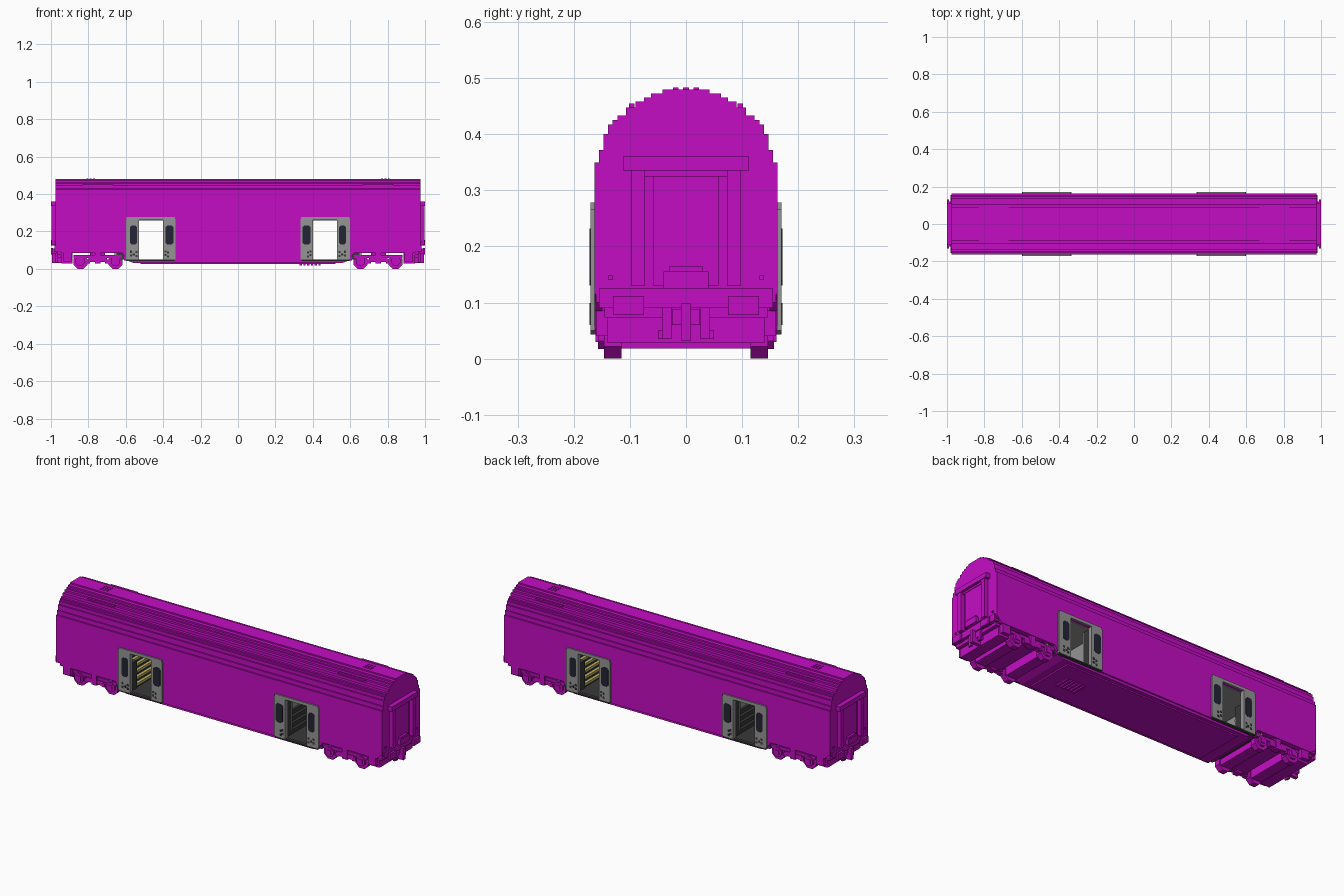
import bpy, bmesh, math
from mathutils import Vector

cube = bpy.data.objects.get("Cube")
if cube:
    bpy.data.objects.remove(cube, do_unlink=True)


def material(name, r, g, b):
    m = bpy.data.materials.new(name)
    m.use_nodes = True
    m.diffuse_color = (r, g, b, 1)
    bsdf = next(n for n in m.node_tree.nodes if n.type == 'BSDF_PRINCIPLED')
    bsdf.inputs["Base Color"].default_value = (r, g, b, 1)
    return m


MAGENTA = material("magenta", 0.55, 0.004, 0.55)
GREY = material("door grey", 0.30, 0.30, 0.30)
CHARCOAL = material("charcoal", 0.04, 0.04, 0.042)
NAVY = material("dark glass", 0.017, 0.018, 0.035)
YELLOW = material("yellow", 0.52, 0.45, 0.12)


def add_prism(bm, pts, axis, a, b):
    """Extrude 2D points along x (pts = y,z) or along y (pts = x,z)."""
    def place(p, t):
        return (t, p[0], p[1]) if axis == 'x' else (p[0], t, p[1])
    lo = [bm.verts.new(place(p, a)) for p in pts]
    hi = [bm.verts.new(place(p, b)) for p in pts]
    n = len(pts)
    bm.faces.new(lo)
    bm.faces.new(hi[::-1])
    for i in range(n):
        j = (i + 1) % n
        bm.faces.new((lo[i], hi[i], hi[j], lo[j]))


def part(name, mat, prisms=(), boxes=(), mx=True, my=True):
    """One object from prisms and boxes, mirrored over x and/or y."""
    bm = bmesh.new()
    for pts, axis, a, b in prisms:
        add_prism(bm, pts, axis, a, b)
    for x0, x1, y0, y1, z0, z1 in boxes:
        add_prism(bm, [(x0, z0), (x1, z0), (x1, z1), (x0, z1)], 'y', y0, y1)
    for use, k in ((mx, 0), (my, 1)):
        if use:
            new = bmesh.ops.duplicate(bm, geom=bm.verts[:] + bm.edges[:] + bm.faces[:])
            for v in new["geom"]:
                if isinstance(v, bmesh.types.BMVert):
                    v.co[k] *= -1
    bmesh.ops.recalc_face_normals(bm, faces=bm.faces)
    me = bpy.data.meshes.new(name)
    bm.to_mesh(me)
    bm.free()
    me.materials.append(mat)
    ob = bpy.data.objects.new(name, me)
    bpy.context.collection.objects.link(ob)
    return ob


def octagon(cx, cz, r):
    return [(cx + r * math.cos(math.radians(22.5 + 45 * i)) / math.cos(math.radians(22.5)),
             cz + r * math.sin(math.radians(22.5 + 45 * i)) / math.cos(math.radians(22.5)))
            for i in range(8)]


# Stepped roof: (half width, top height) of each step
steps = [(.163, .35), (.155, .372), (.147, .40), (.139, .417), (.131, .425),
         (.122, .433), (.107, .448), (.09, .458), (.075, .465), (.062, .473), (.042, .48)]
half, z = [], .262
for y, top in steps:
    half += [(y, z), (y, top)]
    z = top
roof = half + [(-y, z) for y, z in reversed(half)]
part("roof", MAGENTA, [(roof, 'x', -.975, .975)], mx=False, my=False)

# Side walls, broken by the doorways
part("centre_side_wall", MAGENTA, boxes=[(-.40, .40, .148, .163, .045, .262)], mx=False)
part("outer_side_wall", MAGENTA, [
    ([(.53, .045), (.595, .045), (.62, .085), (.945, .085), (.975, .115),
      (.975, .262), (.53, .262)], 'y', .148, .163)])

# Underbody: tapered well between the bogies, floors above them
part("well_floor", MAGENTA, [
    ([(-.56, .032), (.56, .032), (.60, .048), (-.60, .048)], 'y', -.155, .155)],
    [(-.52, .52, -.135, .135, .025, .032)], mx=False, my=False)
part("well_end", MAGENTA, boxes=[(.598, .61, -.155, .155, .045, .10)], my=False)
part("bogie_floor", MAGENTA, boxes=[(.60, .96, -.15, .15, .085, .10)], my=False)
part("underfloor_vent", MAGENTA,
     boxes=[(.33 + .02 * i, .342 + .02 * i, -.04, .04, .018, .026) for i in range(6)],
     mx=False, my=False)

# End walls with gangway frame and door
part("end_wall", MAGENTA, boxes=[(.955, .975, -.16, .16, .10, .265)], my=False)
part("gangway_frame", MAGENTA, boxes=[
    (.97, 1.0, -.112, .112, .335, .36),
    (.97, .996, .073, .098, .13, .335), (.97, .996, -.098, -.073, .13, .335),
    (.97, .986, -.073, .073, .325, .335)], my=False)
part("end_door", MAGENTA, boxes=[(.97, .983, -.058, .058, .13, .327)], my=False)
part("end_footplate", MAGENTA, boxes=[
    (.97, 1.0, -.04, .04, .125, .155), (.97, .996, -.03, .03, .155, .164)], my=False)
part("end_lamp", MAGENTA, boxes=[(.97, .98, .131, .139, .14, .148)])
part("buffer_beam", MAGENTA, boxes=[(.955, .982, -.155, .155, .09, .125),
                                    (.94, .965, -.145, .145, .073, .09)], my=False)
part("buffer", MAGENTA, boxes=[(.97, .99, .085, .12, .083, .108),
                               (.988, 1.0, .075, .13, .078, .112)])
part("coupler", MAGENTA, boxes=[
    (.94, .995, -.009, .009, .032, .098), (.94, .975, -.025, .025, .06, .088)], my=False)
part("brake_hose", MAGENTA, boxes=[(.963, .975, .026, .042, .035, .09),
                                   (.963, .971, .042, .05, .035, .05)])
part("end_skirt", MAGENTA, boxes=[(.885, .945, -.14, .14, .028, .085)], my=False)
part("end_step", MAGENTA, boxes=[(.89, .935, .135, .16, .04, .085)])

# Bogies
axles = (.655, .843)
part("bogie_wheel", MAGENTA, [(octagon(x, .0375, .0375), 'y', .115, .146) for x in axles])
part("axle_box", MAGENTA, [(octagon(x, .042, .025), 'y', .146, .157) for x in axles],
     [(x - .012, x + .012, .157, .161, .03, .054) for x in axles])
part("axle_casing", MAGENTA, boxes=[(x - .03, x + .03, -.116, .116, .018, .07) for x in axles],
     my=False)
part("bogie_frame", MAGENTA, boxes=[
    (.62, .88, .125, .152, .058, .074), (.70, .80, .125, .156, .036, .06),
    (.735, .765, .125, .16, .03, .085), (.69, .71, .13, .154, .03, .05),
    (.79, .81, .13, .154, .03, .05)])
part("bogie_bolster", MAGENTA, boxes=[(.71, .79, -.126, .126, .04, .086)], my=False)

# Roof hatches and rails
part("roof_hatch", MAGENTA, boxes=[
    (.765 + .018 * i, .775 + .018 * i, -.023 + .018 * j, -.013 + .018 * j, .478, .483)
    for i in range(3) for j in range(3)], my=False)
part("roof_rail", MAGENTA, boxes=[(.67, .83, .092, .102, .445, .455)])

# Sliding door surrounds, windows and fittings
part("door_panel", GREY, boxes=[(.335, .40, .163, .1705, .05, .266),
                                (.53, .60, .163, .1705, .05, .266),
                                (.338, .597, .163, .1705, .262, .278)])
part("door_jamb", GREY, boxes=[(.398, .402, .146, .1705, .05, .262),
                               (.528, .532, .146, .1705, .05, .262)])
part("door_window", NAVY, [
    ([(a, .14), (a + .01, .13), (b - .01, .13), (b, .14),
      (b, .222), (b - .01, .232), (a + .01, .232), (a, .222)], 'y', .169, .172)
    for a, b in ((.345, .388), (.539, .578))])
part("door_sill", CHARCOAL, boxes=[(.34, .595, .155, .1705, .043, .05)])
part("door_grille", CHARCOAL, boxes=[
    (x, x + .011, .169, .172, z, z + .011)
    for x, z in ((.368, .06), (.382, .068), (.368, .082), (.382, .088),
                 (.537, .064), (.537, .084), (.552, .072), (.566, .066), (.566, .086))])

# Entrance vestibule between the doorways
part("vestibule_floor", CHARCOAL, boxes=[(.33, .60, -.155, .155, .046, .051)], my=False)
part("vestibule_ceiling", GREY, boxes=[(.32, .66, -.15, .15, .258, .2635)], my=False)
part("inner_bulkhead", GREY, boxes=[(.325, .335, -.15, .15, .05, .26)], my=False)
part("outer_bulkhead", GREY, boxes=[(.65, .66, -.15, .15, .05, .26)], my=False)
part("stair_cheek", CHARCOAL, boxes=[(.532, .65, .105, .149, .05, .20),
                                     (.335, .398, .11, .149, .05, .26)])
part("inner_stair", CHARCOAL, boxes=[
    (.335, .396 - .016 * i, -.11, .11, .05 + .022 * i, .072 + .022 * i) for i in range(4)],
    my=False)
part("outer_stair", CHARCOAL, boxes=[
    (.538 + .019 * i, .65, -.105, .105, .05 + .02 * i, .07 + .02 * i) for i in range(6)],
    my=False)
part("stair_nosing", YELLOW, boxes=[
    (.535 + .019 * i, .548 + .019 * i, -.104, .104, .061 + .02 * i, .072 + .02 * i)
    for i in range(6)], my=False)
part("stair_handrail", YELLOW, [
    ([(.535, .125), (.645, .235), (.645, .25), (.535, .14)], 'y', .095, .104)])
part("grab_pole", GREY, boxes=[(.388, .395, .10, .108, .05, .26)])
